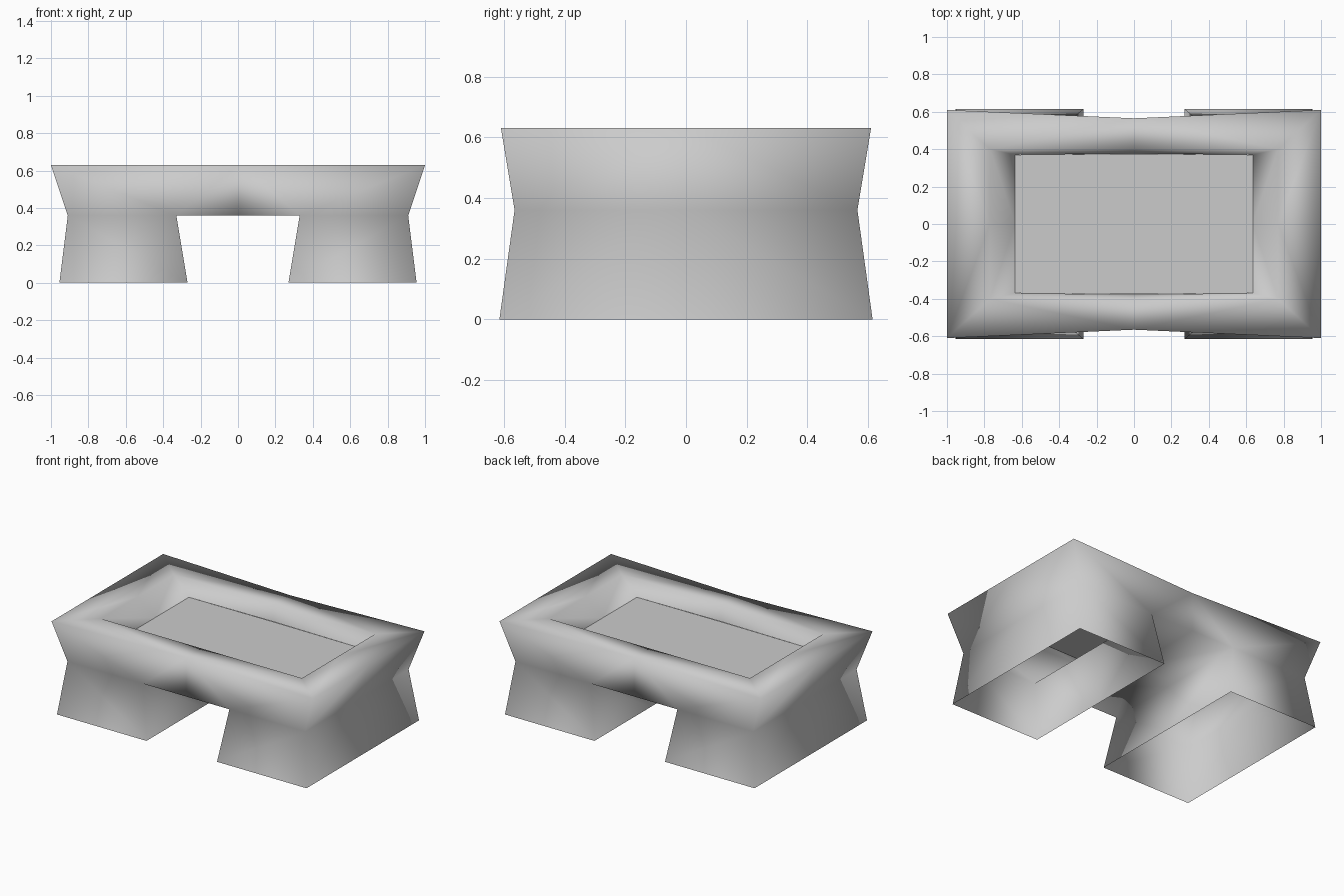
import bpy

if "Cube" in bpy.data.objects:
    bpy.data.objects.remove(bpy.data.objects["Cube"])

# One flat stone-grey colour
grey = bpy.data.materials.new("stone grey")
grey.diffuse_color = (0.6, 0.6, 0.6, 1)
grey.use_nodes = True
grey.node_tree.nodes["Principled BSDF"].inputs["Base Color"].default_value = grey.diffuse_color


def quarter_part(name, points, faces, smooth):
    """Build the front-right quarter and mirror it across x and y."""
    keys = list(points)
    mesh = bpy.data.meshes.new(name)
    mesh.from_pydata([points[k] for k in keys], [],
                     [[keys.index(k) for k in f.split()] for f in faces])
    mesh.materials.append(grey)
    for p in mesh.polygons:
        p.use_smooth = smooth
    obj = bpy.data.objects.new(name, mesh)
    bpy.context.collection.objects.link(obj)
    mod = obj.modifiers.new("mirror", 'MIRROR')
    mod.use_axis = (True, True, False)
    mod.use_clip = True
    mod.merge_threshold = 0.001
    return obj


TOP, WAIST, FLOOR = 0.63, 0.36, 0.52

# Point names: first part is the level, second is middle / corner / side / notch
body = {
    # outer rim edge
    "top_m": (0, -0.565, TOP), "top_c": (1, -0.61, TOP), "top_s": (1, 0, TOP),
    # inner rim edge
    "in_m": (0, -0.40, TOP), "in_c": (0.77, -0.40, TOP), "in_s": (0.77, 0, TOP),
    # foot of the basin walls
    "low_m": (0, -0.377, FLOOR), "low_c": (0.635, -0.37, FLOOR), "low_s": (0.635, 0, FLOOR),
    # pinched waist and underside of the arch
    "w_m": (0, -0.565, WAIST), "w_n": (0.33, -0.565, WAIST), "w_c": (0.91, -0.565, WAIST),
    "w_s": (0.91, 0, WAIST), "w_ns": (0.33, 0, WAIST), "w_0": (0, 0, WAIST),
    # open bottom of the leg
    "b_n": (0.27, -0.615, 0), "b_c": (0.955, -0.615, 0),
    "b_s": (0.955, 0, 0), "b_ns": (0.27, 0, 0),
}
quarter_part("trough_body", body, [
    "w_m w_n top_m", "w_n w_c top_c top_m",            # front wall
    "w_c w_s top_s top_c",                             # end wall
    "b_n b_c w_c w_n", "b_c b_s w_s w_c",              # leg outside
    "b_ns b_n w_n w_ns",                               # leg inside
    "w_0 w_ns w_n w_m",                                # arch underside
    "top_m top_c in_c in_m", "top_c top_s in_s in_c",  # rim
    "in_m in_c low_c low_m", "in_c in_s low_s low_c",  # basin walls
], True)

# Flat basin floor
quarter_part("basin_floor", {
    "o": (0, 0, FLOOR), "m": (0, -0.375, FLOOR),
    "c": (0.635, -0.37, FLOOR), "s": (0.635, 0, FLOOR),
}, ["o m c s"], False)
